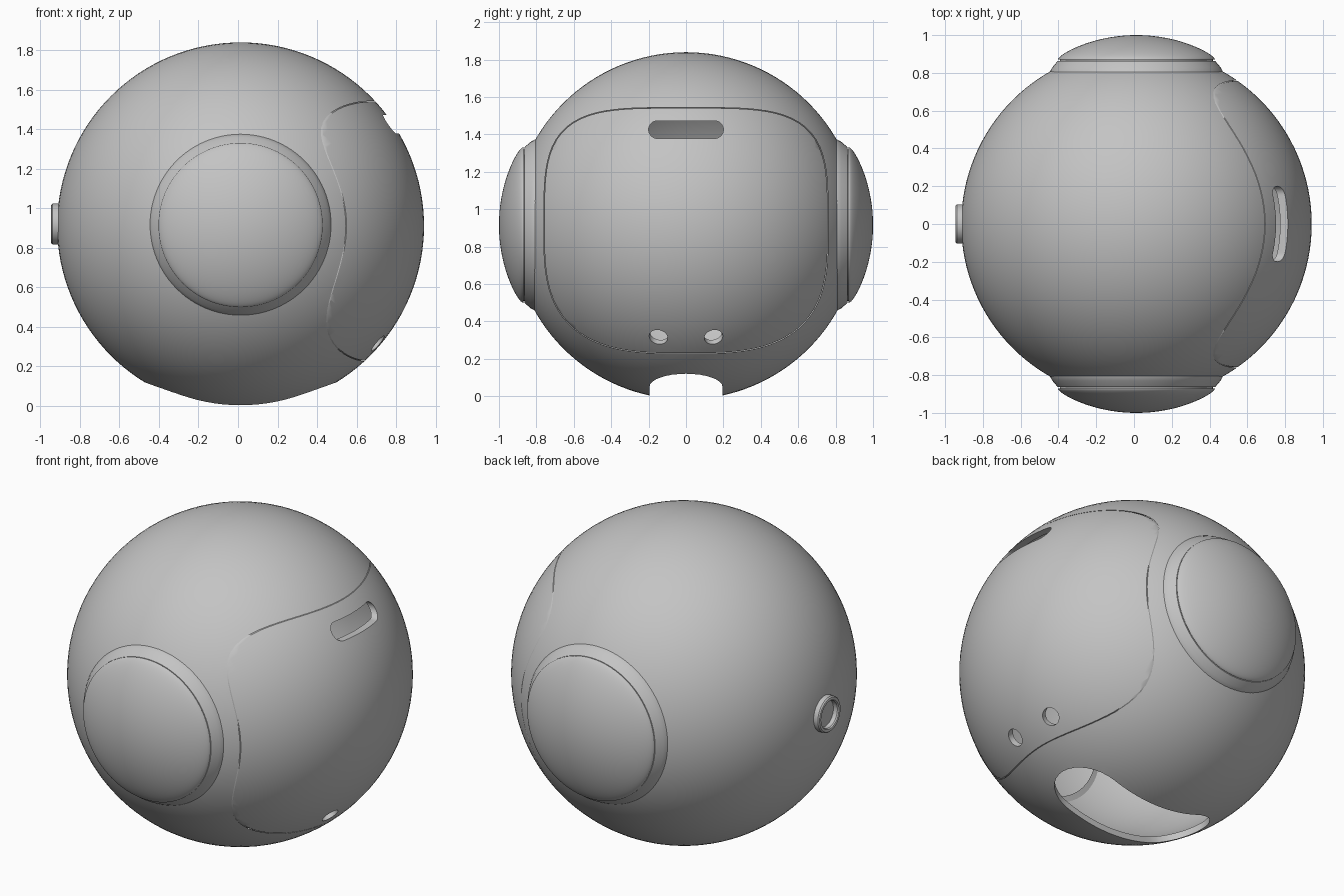
import bpy, bmesh
from math import sin, cos, pi, radians, sqrt
from mathutils import Matrix, Vector

if "Cube" in bpy.data.objects:
    bpy.data.objects.remove(bpy.data.objects["Cube"])

CENTRE = Vector((0.013, 0, 0.911))
RADIUS, WALL = 0.928, 0.035

grey = bpy.data.materials.new("light grey")
grey.use_nodes = True
grey.diffuse_color = (0.55, 0.55, 0.55, 1)
grey.node_tree.nodes["Principled BSDF"].inputs["Base Color"].default_value = grey.diffuse_color

# local (u, v, w) becomes (y, z, x), so outlines are drawn as seen from the side
SIDEWAYS = Matrix(((0, 0, 1, 0), (1, 0, 0, 0), (0, 1, 0, 0), (0, 0, 0, 1)))


def finish(name, bm, material=grey):
    mesh = bpy.data.meshes.new(name)
    bm.to_mesh(mesh)
    bm.free()
    obj = bpy.data.objects.new(name, mesh)
    bpy.context.collection.objects.link(obj)
    if material:
        mesh.materials.append(material)
    return obj


def smooth(obj, angle=30):
    obj.data.shade_smooth()
    obj.data.set_sharp_from_angle(angle=radians(angle))


def prism(name, outline, low, high, matrix):
    """Extrude a closed outline into a hidden cutter."""
    bm = bmesh.new()
    base = bm.faces.new([bm.verts.new((u, v, low)) for u, v in outline])
    top = bmesh.ops.extrude_face_region(bm, geom=[base])
    verts = [g for g in top["geom"] if isinstance(g, bmesh.types.BMVert)]
    bmesh.ops.translate(bm, verts=verts, vec=(0, 0, high - low))
    bmesh.ops.recalc_face_normals(bm, faces=bm.faces)
    bm.transform(matrix)
    obj = finish(name, bm, None)
    obj.hide_render = True
    return obj


def cut(obj, cutters, operation="DIFFERENCE"):
    for cutter in cutters:
        mod = obj.modifiers.new(cutter.name, "BOOLEAN")
        mod.operation, mod.solver, mod.object = operation, "EXACT", cutter


def apply(obj):
    graph = bpy.context.evaluated_depsgraph_get()
    mesh = bpy.data.meshes.new_from_object(obj.evaluated_get(graph))
    obj.modifiers.clear()
    obj.data = mesh
    mesh.materials.clear()
    mesh.materials.append(grey)
    smooth(obj)


def stadium(half_length, radius, steps=16):
    """Rounded slot outline lying along the first axis."""
    pts = []
    for side in (1, -1):
        for i in range(steps + 1):
            a = -pi / 2 + pi * i / steps
            pts.append((side * (half_length - radius + radius * cos(a)), side * radius * sin(a)))
    return pts


def panel_outline(grow=0.0, steps=120):
    """Soft rectangle, rounder at the bottom."""
    pts = []
    for i in range(steps):
        c, s = cos(2 * pi * i / steps), sin(2 * pi * i / steps)
        n = 4 if s > 0 else 3
        k = (abs(c) ** n + abs(s) ** n) ** (-1 / n)
        pts.append(((0.757 + grow) * c * k, 0.885 + (0.655 + grow) * s * k))
    return pts


def shell(name):
    """Hollow ball with its poles hidden under the side caps."""
    bm = bmesh.new()
    for radius in (RADIUS, RADIUS - WALL):
        new = bmesh.ops.create_uvsphere(bm, u_segments=128, v_segments=64, radius=radius)
        if radius < RADIUS:
            faces = {f for v in new["verts"] for f in v.link_faces}
            bmesh.ops.reverse_faces(bm, faces=list(faces))
    bm.transform(Matrix.Translation(CENTRE) @ Matrix.Rotation(pi / 2, 4, "X"))
    return finish(name, bm)


def lathe(name, profile, matrix, steps=96):
    """Spin (radius, height) points about local z."""
    bm = bmesh.new()
    verts = [bm.verts.new((r, 0, h)) for r, h in profile]
    edges = [bm.edges.new(pair) for pair in zip(verts, verts[1:])]
    bmesh.ops.spin(bm, geom=verts + edges, cent=(0, 0, 0), axis=(0, 0, 1),
                   angle=2 * pi, steps=steps, use_merge=True)
    bmesh.ops.remove_doubles(bm, verts=bm.verts, dist=0.0001)
    bmesh.ops.recalc_face_normals(bm, faces=bm.faces)
    bm.transform(matrix)
    obj = finish(name, bm)
    smooth(obj)
    return obj


# Cutters: panel seam, upper slot, two round holes, bottom opening
panel_block = prism("panel_cutter", panel_outline(), 0.2, 1.2, SIDEWAYS)
seam_block = prism("seam_cutter", panel_outline(0.003), 0.2, 1.2, SIDEWAYS)
slot = prism("slot_cutter", stadium(0.2, 0.047), 0.5, 1.2,
             Matrix.Translation((0, 0, 1.425)) @ SIDEWAYS)
base_slot = prism("bottom_cutter", stadium(0.485, 0.195), -0.2, 0.3,
                  Matrix.Translation((CENTRE.x, 0, 0)))
holes = []
for y in (-0.148, 0.148):
    z = 0.315 - CENTRE.z
    normal = Vector((sqrt(RADIUS ** 2 - y * y - z * z), y, z))
    place = Matrix.Translation(CENTRE + normal) @ normal.to_track_quat("Z", "Y").to_matrix().to_4x4()
    holes.append(prism("hole_cutter", stadium(0.05, 0.05), -0.15, 0.1, place))

# Hollow body and the fitted panel
body = shell("body")
cut(body, [seam_block, base_slot])
panel = shell("side_panel")
cut(panel, [panel_block], "INTERSECT")
cut(panel, [slot] + holes)
apply(body)
apply(panel)
for cutter in [panel_block, seam_block, slot, base_slot] + holes:
    bpy.data.objects.remove(cutter)

# Round caps with a collar and a fine groove, front and back
collar = [(0.40, 0.78), (0.463, 0.785), (0.460, 0.803), (0.445, 0.83), (0.416, 0.864),
          (0.405, 0.864), (0.405, 0.870), (0.416, 0.870)]
dome = []
for i in range(1, 25):
    t = cos(pi / 2 * i / 24)
    round_part, flat_part = sqrt(1 - t * t), 1 - t * t
    dome.append((0.416 * t, 0.870 + 0.13 * (0.4 * round_part + 0.6 * flat_part)))
for name, turn in (("front_cap", pi / 2), ("back_cap", -pi / 2)):
    lathe(name, collar + dome,
          Matrix.Translation((CENTRE.x, 0, 0.915)) @ Matrix.Rotation(turn, 4, "X"))

# Small raised ring opposite the panel
ring = [(0.078, 0.0), (0.078, 0.034), (0.083, 0.041), (0.090, 0.043),
        (0.098, 0.041), (0.104, 0.034), (0.104, 0.0)]
lathe("small_ring", ring, Matrix.Translation((-0.903, 0, 0.92)) @ Matrix.Rotation(-pi / 2, 4, "Y"), 48)
